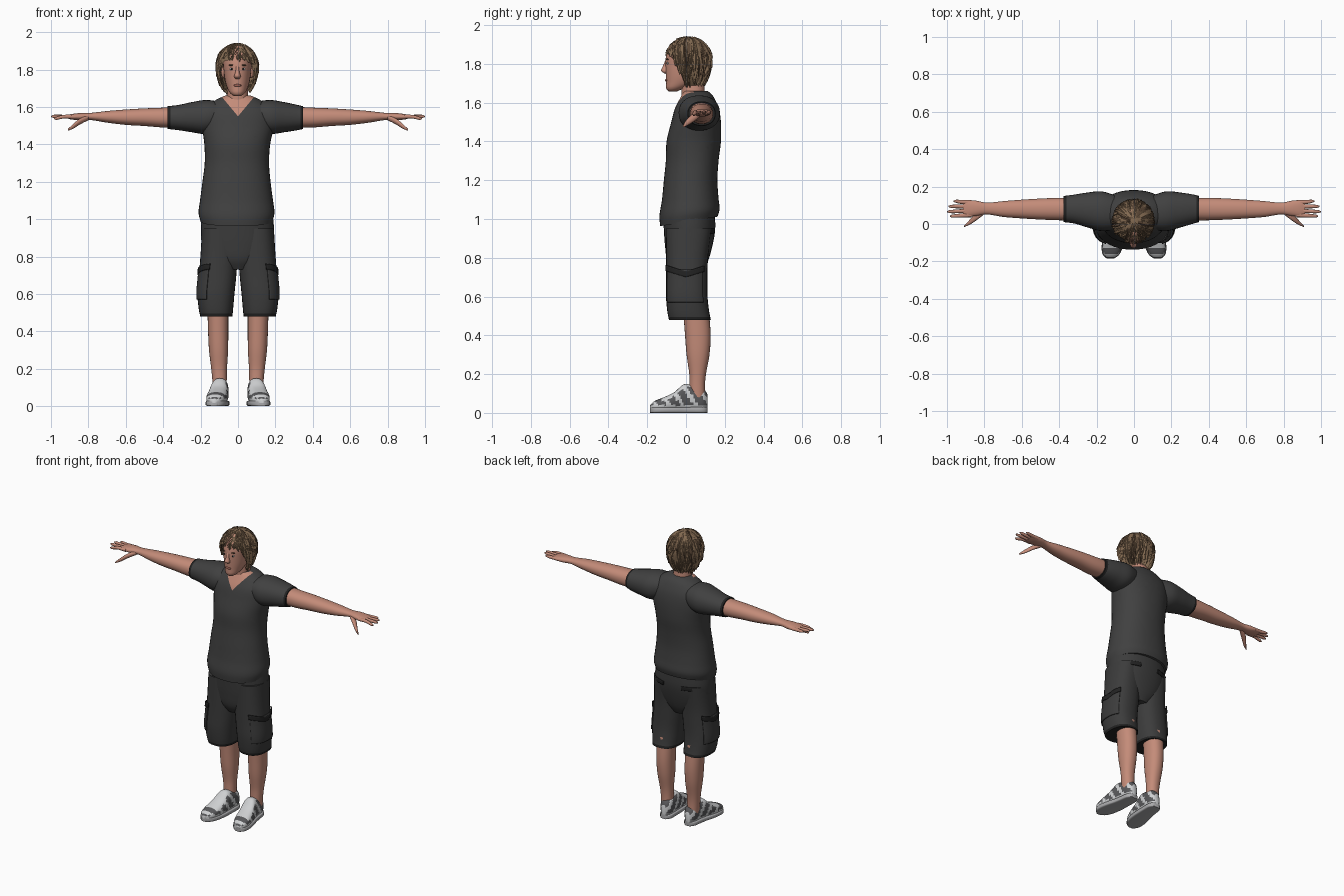
import bpy, bmesh, random
from math import pi, cos, sin, acos, radians
from mathutils import Vector

random.seed(4)
if "Cube" in bpy.data.objects:
    bpy.data.objects.remove(bpy.data.objects["Cube"])


def material(name, r, g, b):
    m = bpy.data.materials.new(name)
    m.use_nodes = True
    m.diffuse_color = (r, g, b, 1)
    node = next(n for n in m.node_tree.nodes if n.type == 'BSDF_PRINCIPLED')
    node.inputs["Base Color"].default_value = (r, g, b, 1)
    node.inputs["Roughness"].default_value = 0.8
    return m


SKIN = material("skin", .55, .26, .19)
LIPS = material("lips", .36, .13, .1)
HAIR = material("brown_hair", .22, .14, .08)
DARK_HAIR = material("dark_brown_hair", .1, .06, .035)
SHIRT = material("charcoal_shirt", .052, .052, .052)
SHORTS = material("charcoal_shorts", .045, .045, .045)
TRIM = material("black_trim", .016, .016, .016)
WHITE = material("shoe_white", .62, .63, .64)
GREY = material("shoe_grey", .1, .1, .105)
SOLE = material("sole_grey", .4, .4, .41)


def finish(name, bm, mats, rule=None, sharp=50):
    bmesh.ops.recalc_face_normals(bm, faces=bm.faces)
    for f in bm.faces:
        f.smooth = True
        if rule:
            f.material_index = rule(f.calc_center_median(), f.normal)
    me = bpy.data.meshes.new(name)
    bm.to_mesh(me)
    bm.free()
    for m in mats:
        me.materials.append(m)
    me.set_sharp_from_angle(angle=radians(sharp))
    ob = bpy.data.objects.new(name, me)
    bpy.context.collection.objects.link(ob)
    return ob


def section(rings, t):
    """Smoothly interpolated ring (two centre values, two radii) at t."""
    k = 0
    while k < len(rings) - 2 and t > rings[k + 1][0]:
        k += 1
    a, b = rings[k], rings[k + 1]
    p, n = rings[max(k - 1, 0)], rings[min(k + 2, len(rings) - 1)]
    h = b[0] - a[0]
    u = (t - a[0]) / h
    out = []
    for i in range(1, 5):
        ma = (b[i] - p[i]) / (b[0] - p[0]) * h
        mb = (n[i] - a[i]) / (n[0] - a[0]) * h
        out.append((2*u**3 - 3*u*u + 1) * a[i] + (u**3 - 2*u*u + u) * ma
                   + (3*u*u - 2*u**3) * b[i] + (u**3 - u*u) * mb)
    return out


def loft(name, mats, axis, rings, side=1, span=None, arc=None, grow=0.0,
         steps=20, sides=28, power=2.2, rule=None, edit=None):
    """Skin superellipse rings along an axis; arc and span give a raised patch."""
    bm = bmesh.new()
    t0, t1 = span or (rings[0][0], rings[-1][0])
    a0, a1 = [radians(v) for v in arc] if arc else (0, 2 * pi)
    count = sides + 1 if arc else sides
    rows = []
    for j in range(steps + 1):
        t = t0 + (t1 - t0) * j / steps
        ca, cb, ra, rb = section(rings, t)
        row = []
        for i in range(count):
            w = a0 + (a1 - a0) * i / sides
            c, s = cos(w), sin(w)
            a = ca + (ra + grow) * abs(c) ** (2 / power) * (1 if c > 0 else -1)
            b = cb + (rb + grow) * abs(s) ** (2 / power) * (1 if s > 0 else -1)
            x, y, z = {'x': (t, a, b), 'y': (a, t, b), 'z': (a, b, t)}[axis]
            row.append(bm.verts.new((x * side, y, z)))
        rows.append(row)
    for lo, hi in zip(rows, rows[1:]):
        for i in range(sides):
            k = (i + 1) % count
            bm.faces.new((lo[i], lo[k], hi[k], hi[i]))
    if not arc:
        bm.faces.new(rows[0])
        bm.faces.new(rows[-1])
    if edit:
        edit(bm)
    ob = finish(name, bm, mats, rule)
    if arc:
        ob.modifiers.new("thickness", 'SOLIDIFY').thickness = 0.008
    return ob


def ball(name, mat, pos, size):
    bm = bmesh.new()
    bmesh.ops.create_uvsphere(bm, u_segments=16, v_segments=10, radius=1)
    for v in bm.verts:
        v.co = Vector(pos) + Vector(a * b for a, b in zip(v.co, size))
    finish(name, bm, [mat])


# Shirt body with a V neck and a hem that dips at the front
def shape_shirt(bm):
    for v in bm.verts:
        if v.co.z < 1.12:
            v.co.z += v.co.y * .17 * (1.12 - v.co.z) / .14
    for s in (1, -1):
        bmesh.ops.bisect_plane(bm, geom=bm.verts[:] + bm.edges[:] + bm.faces[:],
                               plane_co=(0, 0, 1.55), plane_no=(s * 1.2, 0, -1))


loft("shirt_body", [SHIRT, SKIN], 'z', [
    (.985, -.008, .015, .192, .148), (1.03, -.008, .018, .203, .155),
    (1.1, -.008, .022, .195, .146), (1.2, -.008, .024, .182, .138),
    (1.3, -.006, .032, .172, .136), (1.4, -.004, .04, .176, .14),
    (1.5, 0, .052, .192, .128), (1.57, 0, .056, .19, .113),
    (1.62, 0, .058, .145, .09), (1.645, 0, .056, .105, .075),
    (1.66, 0, .05, .07, .062)], steps=44, sides=40, edit=shape_shirt,
    rule=lambda c, n: int(c.y < .04 and c.z > 1.55 + 1.2 * abs(c.x)))

# Neck and head
loft("neck", [SKIN], 'z', [(1.57, 0, .04, .07, .06), (1.65, -.003, .037, .058, .06),
                           (1.78, -.003, .03, .055, .06)])
loft("head", [SKIN], 'z', [
    (1.658, -.003, -.068, .02, .022), (1.672, -.003, -.058, .038, .044),
    (1.7, -.003, -.03, .054, .072), (1.74, -.003, -.012, .066, .092),
    (1.79, -.003, 0, .073, .106), (1.84, -.003, .005, .077, .108),
    (1.89, -.003, .01, .07, .096), (1.925, -.003, .012, .04, .06)], power=2.1)
loft("nose", [SKIN], 'z', [(1.75, -.003, -.1, .01, .01), (1.762, -.003, -.107, .018, .022),
                           (1.785, -.003, -.105, .011, .016), (1.82, -.003, -.1, .007, .006)],
     steps=10, sides=14)
for s in (1, -1):
    x = -.003 + .03 * s
    ball("eye", WHITE, (x, -.093, 1.803), (.013, .006, .006))
    ball("iris", TRIM, (x, -.097, 1.803), (.0055, .004, .0055))
    ball("eyebrow", DARK_HAIR, (x, -.095, 1.823), (.018, .006, .004))
    ball("ear", SKIN, (-.003 + .075 * s, .012, 1.785), (.012, .022, .032))
ball("lips", LIPS, (-.003, -.1, 1.715), (.022, .008, .007))


# Hair: a scalp cap overlaid with tapering locks
def scalp(az, t, scale=1.0, lift=0.0):
    front = -sin(az)
    k = min(max((front - .2) / .55, 0), 1)
    floor = 1.685 + .165 * k
    d = (floor - 1.82) / (.12 if floor > 1.82 else .17)
    th = acos(max(d, -.95)) * t
    rz = .12 if cos(th) > 0 else .17
    return Vector((-.004 + .112 * scale * cos(az) * sin(th),
                   .014 + .119 * scale * sin(az) * sin(th),
                   1.82 + rz * scale * cos(th) + lift))


bm = bmesh.new()
grid = [[bm.verts.new(scalp(2 * pi * i / 40, .02 + .98 * j / 12, .97)) for i in range(40)]
        for j in range(13)]
for lo, hi in zip(grid, grid[1:]):
    for i in range(40):
        k = (i + 1) % 40
        bm.faces.new((lo[i], lo[k], hi[k], hi[i]))
bm.faces.new(grid[0])
finish("hair_cap", bm, [HAIR])

bm = bmesh.new()
for n in range(300):
    az, start = random.uniform(0, 2 * pi), random.uniform(.05, .72)
    end = min(start + random.uniform(.28, .5), random.uniform(.95, 1.1))
    bend, wide = random.uniform(-.3, .3), random.uniform(.012, .022)
    height, tone = random.uniform(.98, 1.03), int(random.random() < .16)
    last = None
    for j in range(6):
        u = j / 5
        t, a = start + (end - start) * u, az + bend * u * u
        mid = scalp(a, t, height + .04 * u * u)
        across = Vector((-sin(a), cos(a), 0)) * wide * (1 - .85 * u * u)
        base = scalp(a, t, height - .05)
        row = [bm.verts.new(p) for p in (base - across, mid, base + across)]
        if last:
            for i in (0, 1):
                bm.faces.new((last[i], last[i + 1], row[i + 1], row[i])).material_index = tone
        last = row
finish("hair_locks", bm, [HAIR, DARK_HAIR], sharp=35)

# Shorts seat
SEAT = [(.73, 0, .008, .07, .08), (.78, -.002, .008, .14, .105), (.86, -.002, .014, .188, .122),
        (.94, -.003, .018, .196, .132), (1.02, -.004, .016, .19, .134)]
loft("shorts_seat", [SHORTS], 'z', SEAT)

LEG = [(.48, .116, .02, .086, .108), (.52, .118, .012, .092, .108), (.6, .118, .004, .099, .107),
       (.7, .109, .004, .1, .106), (.8, .102, .006, .099, .108), (.95, .1, .014, .092, .118)]
ARM = [(.3, .08, 1.545, .06, .056), (.4, .08, 1.543, .06, .053), (.5, .08, 1.545, .056, .047),
       (.6, .08, 1.545, .05, .041), (.7, .08, 1.547, .042, .031), (.79, .083, 1.549, .031, .019),
       (.84, .084, 1.548, .04, .02), (.9, .083, 1.547, .045, .013), (.915, .083, 1.547, .04, .008)]
SHOE = [(-.185, .126, .028, .016, .012), (-.165, .123, .035, .04, .025),
        (-.12, .116, .043, .053, .035), (-.06, .106, .058, .053, .049),
        (-.01, .098, .076, .047, .072), (.04, .093, .074, .043, .066),
        (.09, .09, .068, .037, .058), (.112, .09, .058, .018, .036)]


def shoe_rule(c, n):
    if n.z > .55 and -.13 < c.y < .03:
        return 0
    if c.z < .04 or (c.y + .7 * c.z) % .07 < .024:
        return 0
    return 1


for s, tag in ((1, "left"), (-1, "right")):
    # Sleeve and cuff
    cuff = .362 - .014 * s
    loft(tag + "_sleeve", [SHIRT, TRIM], 'x', [
        (.08, .06, 1.56, .085, .065), (.17, .068, 1.547, .106, .09),
        (.25, .075, 1.545, .093, .08), (.32, .08, 1.543, .077, .067),
        (cuff, .08, 1.543, .07, .061)], s,
        rule=lambda c, n: int(abs(c.x) > cuff - .012))

    # Arm, fingers and thumb
    loft(tag + "_arm", [SKIN], 'x', ARM, s, steps=32)
    for name, y0, y1, z1, tip in (("index", .048, .042, 1.538, .985),
                                  ("middle", .071, .066, 1.549, 1.0),
                                  ("ring", .094, .094, 1.552, .992),
                                  ("little", .115, .122, 1.55, .965)):
        loft(tag + "_" + name + "_finger", [SKIN], 'x', [
            (.87, y0, 1.547, .012, .011), (.93, (y0 + y1) / 2, 1.548, .0105, .01),
            (tip - .012, y1, z1, .008, .008), (tip, y1, z1, .003, .003)], s, steps=10, sides=10)
    loft(tag + "_thumb", [SKIN], 'x', [
        (.8, .068, 1.543, .016, .014), (.845, .038, 1.522, .02, .016),
        (.88, .008, 1.497, .013, .013), (.908, -.012, 1.478, .004, .005)],
        s, steps=12, sides=12)

    # Shorts leg with hem, cargo pocket and back pocket
    loft(tag + "_shorts_leg", [SHORTS, TRIM], 'z', LEG, s, steps=30, power=2.4,
         rule=lambda c, n: int(c.z < .495))
    loft(tag + "_cargo_pocket", [SHORTS], 'z', LEG, s, span=(.57, .74), arc=(-65, 45),
         grow=.006, power=2.4)
    loft(tag + "_cargo_flap", [TRIM], 'z', LEG, s, span=(.715, .745), arc=(-70, 48),
         grow=.01, steps=4, power=2.4,
         edit=lambda bm: [setattr(v.co, "z", v.co.z + abs(v.co.y) * .3 - .015) for v in bm.verts])
    loft(tag + "_back_pocket_flap", [TRIM], 'z', SEAT, s, span=(.925, .95), arc=(38, 72),
         grow=.006, steps=4)

    # Lower leg and shoe
    loft(tag + "_lower_leg", [SKIN], 'z', [
        (.08, .097, .058, .036, .04), (.15, .099, .058, .039, .04), (.2, .101, .06, .042, .043),
        (.3, .104, .062, .051, .059), (.4, .106, .061, .054, .066), (.55, .108, .05, .056, .066)], s)
    loft(tag + "_shoe", [WHITE, GREY], 'y', SHOE, s, steps=36, power=2.5, rule=shoe_rule)
    loft(tag + "_sole", [SOLE], 'y',
         [(y, x, .015, r + .004, .015) for y, x, z, r, h in SHOE], s, power=5)
